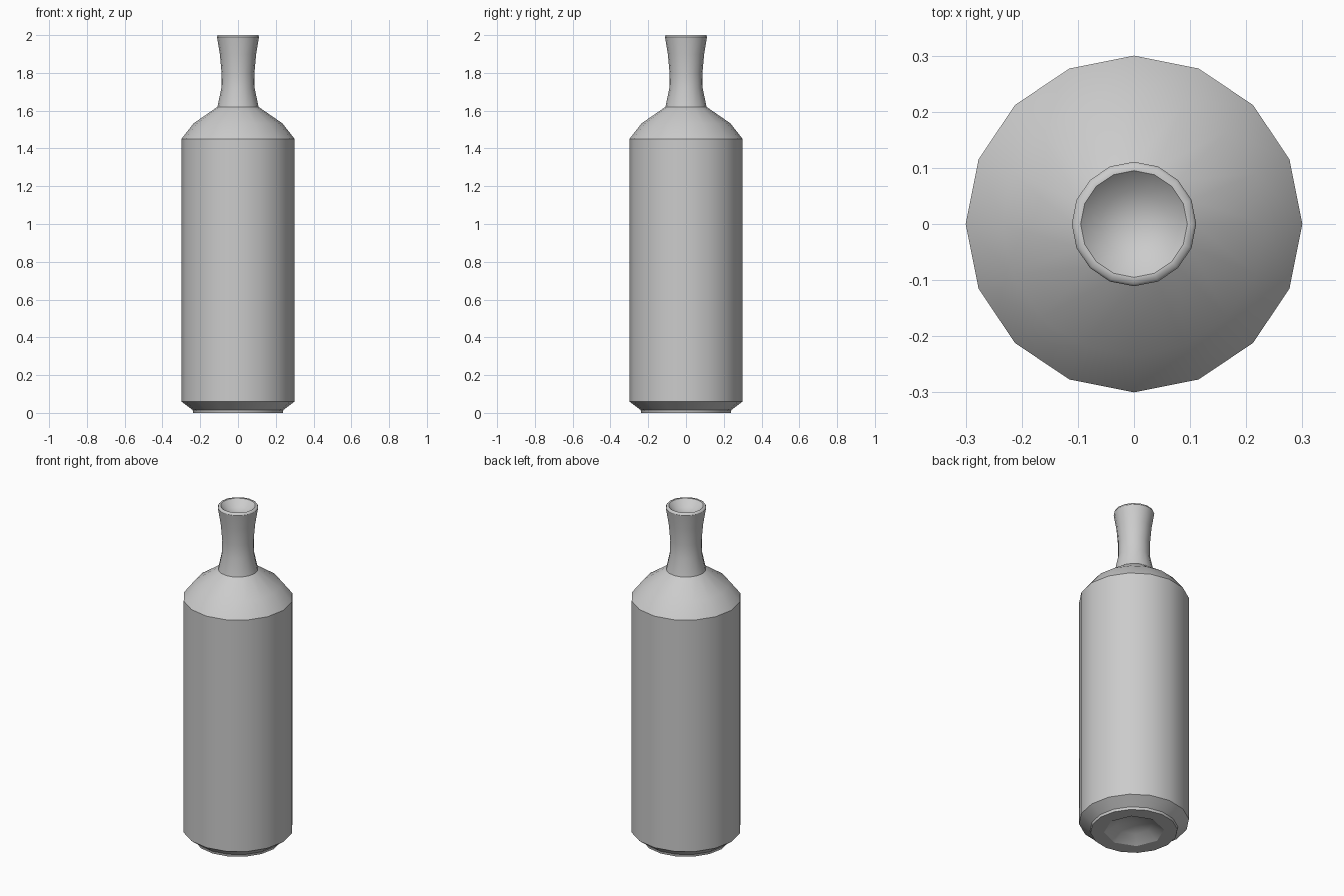
import bpy, bmesh, math

if "Cube" in bpy.data.objects:
    bpy.data.objects.remove(bpy.data.objects["Cube"])

N = 16

def ring(bm, r, z, n=N):
    return [bm.verts.new((r * math.cos(2 * math.pi * i / n),
                          r * math.sin(2 * math.pi * i / n), z)) for i in range(n)]

def bridge(bm, a, b):
    n = len(a)
    for i in range(n):
        j = (i + 1) % n
        bm.faces.new((a[i], a[j], b[j], b[i]))

def cap(bm, a, z):
    tip = bm.verts.new((0, 0, z))
    for i in range(len(a)):
        bm.faces.new((a[i], a[(i + 1) % len(a)], tip))

# outer profile from foot to lip, ending in the mouth hollow
profile = [(0.237, 0), (0.24, 0.015), (0.3, 0.06), (0.3, 1.45),
           (0.235, 1.533), (0.109, 1.62), (0.088, 1.72), (0.087, 1.80),
           (0.096, 1.90), (0.111, 1.99), (0.107, 2.0), (0.095, 2.0),
           (0.06, 1.965)]

bm = bmesh.new()
rings = [ring(bm, r, z) for r, z in profile]
for a, b in zip(rings, rings[1:]):
    bridge(bm, a, b)
cap(bm, rings[-1], 1.95)

# flat foot narrowing to an eight-sided hollow underneath
foot, hole, dome = rings[0], ring(bm, 0.164, 0, 8), ring(bm, 0.1, 0.04, 8)
for i in range(8):
    j = (i + 1) % 8
    bm.faces.new((foot[2 * i], hole[i], hole[j], foot[2 * j], foot[2 * i + 1]))
bridge(bm, hole, dome)
cap(bm, dome, 0.06)

bmesh.ops.recalc_face_normals(bm, faces=bm.faces)

# smooth shading with creases at the shoulder, neck base, lip and foot
for f in bm.faces:
    f.smooth = True
sharp_rings = [rings[k] for k in (0, 1, 2, 3, 5, 9, 11)] + [hole]
for r in sharp_rings:
    for i in range(len(r)):
        e = bm.edges.get((r[i], r[(i + 1) % len(r)]))
        if e:
            e.smooth = False

mesh = bpy.data.meshes.new("bottle")
bm.to_mesh(mesh)
bm.free()
bottle = bpy.data.objects.new("bottle", mesh)
bpy.context.collection.objects.link(bottle)
